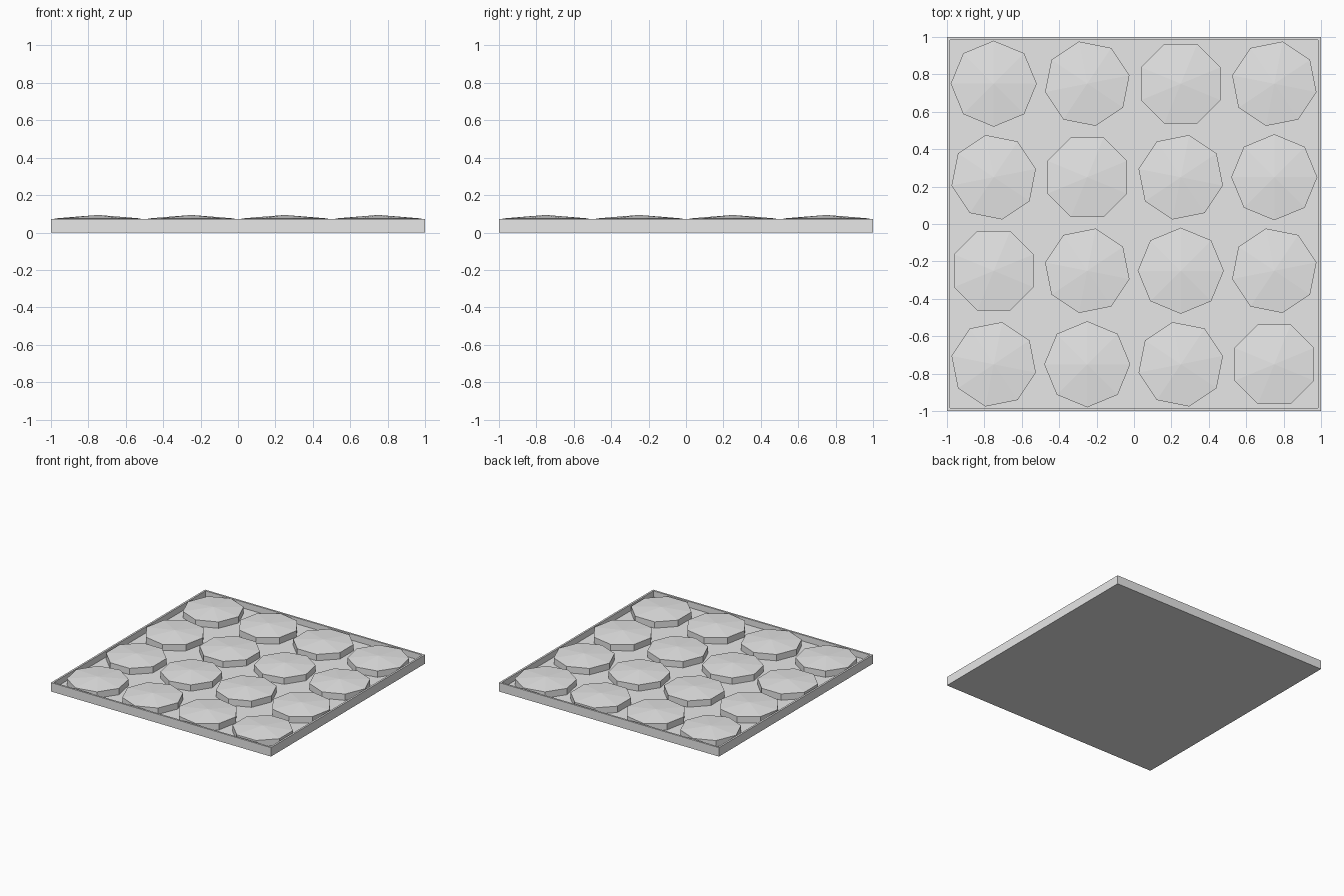
import bpy, bmesh, math

if "Cube" in bpy.data.objects:
    bpy.data.objects.remove(bpy.data.objects["Cube"])

grey = bpy.data.materials.new("light grey")
grey.diffuse_color = (0.8, 0.8, 0.8, 1)
grey.use_nodes = True
grey.node_tree.nodes["Principled BSDF"].inputs["Base Color"].default_value = grey.diffuse_color

RIM_Z, FLOOR_Z, RIM_W = 0.073, 0.023, 0.022
RADIUS, EDGE_Z, APEX_Z = 0.23, 0.075, 0.094


def finish(bm, name):
    bmesh.ops.recalc_face_normals(bm, faces=bm.faces)
    mesh = bpy.data.meshes.new(name)
    bm.to_mesh(mesh)
    bm.free()
    mesh.materials.append(grey)
    obj = bpy.data.objects.new(name, mesh)
    bpy.context.collection.objects.link(obj)


# Tray: square slab with a thin raised rim around a sunken floor
bm = bmesh.new()
bmesh.ops.create_cube(bm, size=1)
for v in bm.verts:
    v.co = (v.co.x * 2, v.co.y * 2, (v.co.z + 0.5) * RIM_Z)
top = max(bm.faces, key=lambda f: f.calc_center_median().z)
bmesh.ops.inset_region(bm, faces=[top], thickness=RIM_W)
inner = bmesh.ops.extrude_face_region(bm, geom=[top])
bmesh.ops.delete(bm, geom=[top], context='FACES_ONLY')
for v in inner["geom"]:
    if isinstance(v, bmesh.types.BMVert):
        v.co.z = FLOOR_Z
finish(bm, "tray")


# Octagonal studs with shallow pyramid tops, each turned a further 1/32 turn
def stud(x, y, turn, name):
    bm = bmesh.new()
    ring = [(x + RADIUS * math.cos(turn + i * math.pi / 4),
             y + RADIUS * math.sin(turn + i * math.pi / 4)) for i in range(8)]
    low = [bm.verts.new((px, py, FLOOR_Z)) for px, py in ring]
    high = [bm.verts.new((px, py, EDGE_Z)) for px, py in ring]
    apex = bm.verts.new((x, y, APEX_Z))
    bm.faces.new(low[::-1])
    for i in range(8):
        j = (i + 1) % 8
        bm.faces.new((low[i], low[j], high[j], high[i]))
        bm.faces.new((high[i], high[j], apex))
    finish(bm, name)


for row in range(4):
    for col in range(4):
        stud(-0.75 + 0.5 * col, 0.75 - 0.5 * row,
             ((row + col) % 4) * math.pi / 16, f"stud_{row + 1}_{col + 1}")
